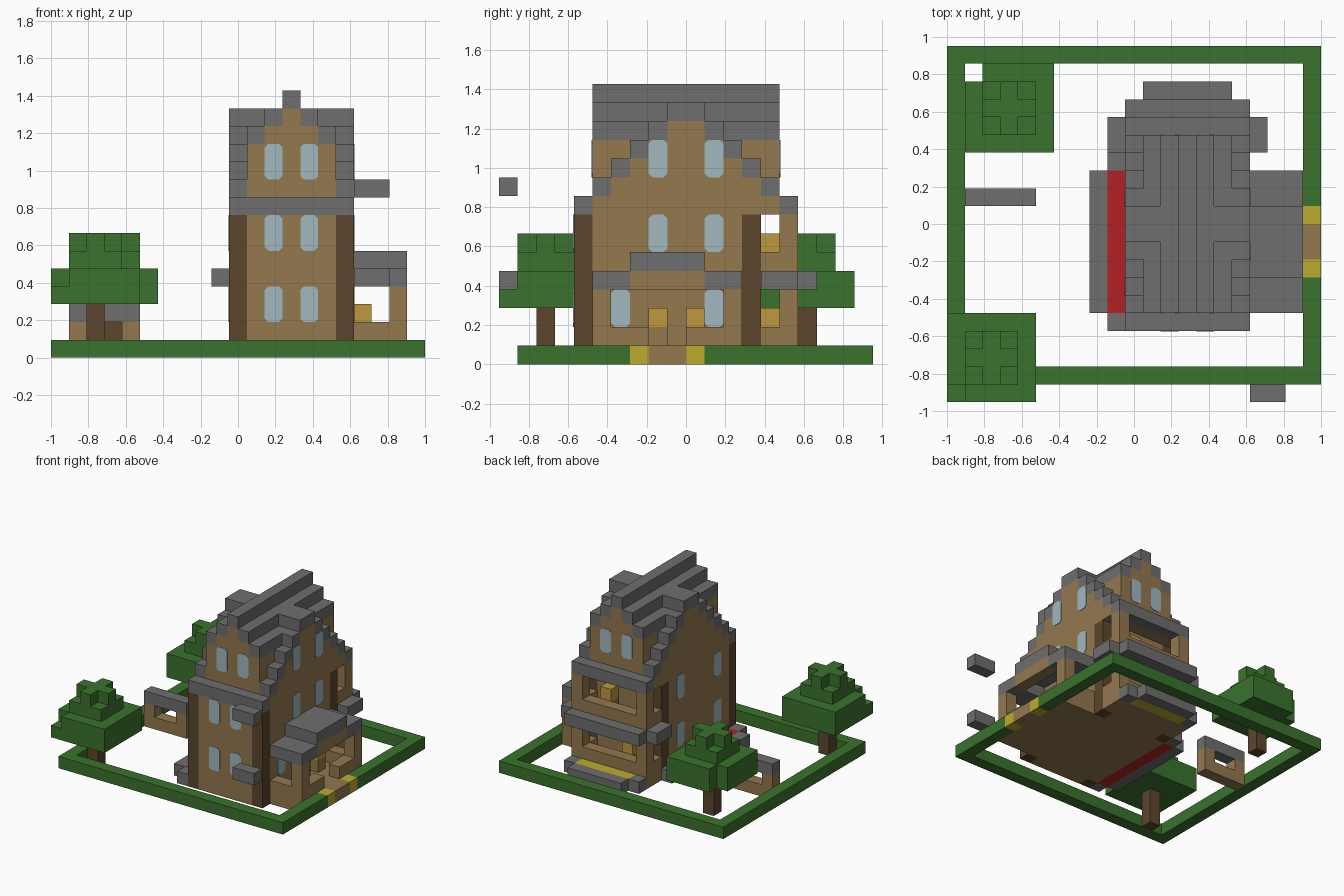
import bpy, bmesh
from mathutils import Matrix, Vector

cube = bpy.data.objects.get("Cube")
if cube:
    bpy.data.objects.remove(cube)

U = 2 / 21                      # one building block
ORIGIN = Vector((-1, -10 * U, 0))


def material(name, *rgb):
    col = [((c / 255 + 0.055) / 1.055) ** 2.4 for c in rgb] + [1]
    m = bpy.data.materials.new(name)
    m.use_nodes = True
    m.diffuse_color = col
    m.node_tree.nodes["Principled BSDF"].inputs["Base Color"].default_value = col
    return m


STONE = material("grey_stone", 110, 110, 110)
WOOD = material("light_wood", 148, 120, 79)
DARK = material("dark_wood", 92, 70, 45)
LEAF = material("green_leaf", 58, 114, 45)
GLASS = material("pale_glass", 160, 184, 192)
RED = material("red_flowers", 178, 32, 34)
YELLOW = material("yellow_flowers", 188, 172, 46)
LAMP = material("lamp_gold", 192, 152, 62)


def finish(name, bm, mat):
    me = bpy.data.meshes.new(name)
    bmesh.ops.recalc_face_normals(bm, faces=bm.faces)
    bm.to_mesh(me)
    bm.free()
    me.materials.append(mat)
    ob = bpy.data.objects.new(name, me)
    bpy.context.collection.objects.link(ob)
    return ob


def blocks(name, mat, *boxes):
    """One object from boxes given as block ranges (x0, x1, y0, y1, z0, z1)."""
    bm = bmesh.new()
    for x0, x1, y0, y1, z0, z1 in boxes:
        size = Vector((x1 - x0, y1 - y0, z1 - z0)) * U
        mid = ORIGIN + Vector((x0 + x1, y0 + y1, z0 + z1)) * U / 2
        bmesh.ops.create_cube(bm, size=1, matrix=Matrix.Translation(mid) @ Matrix.Diagonal(size).to_4x4())
    return finish(name, bm, mat)


def window(name, axis, plane, out, a, z):
    """Thin pane with clipped corners, one block wide and two high."""
    c = 0.2
    outline = [(c, 0), (1 - c, 0), (1, c), (1, 2 - c), (1 - c, 2), (c, 2), (0, 2 - c), (0, c)]
    bm = bmesh.new()
    verts = []
    for s, t in outline:
        p = (plane, a + s, z + t) if axis == "x" else (a + s, plane, z + t)
        verts.append(bm.verts.new(ORIGIN + Vector(p) * U))
    face = bm.faces.new(verts)
    ext = bmesh.ops.extrude_face_region(bm, geom=[face])
    shift = Vector((out, 0, 0)) if axis == "x" else Vector((0, out, 0))
    moved = [g for g in ext["geom"] if isinstance(g, bmesh.types.BMVert)]
    bmesh.ops.translate(bm, verts=moved, vec=shift * 0.004)
    finish(name, bm, GLASS)


# Hedge ring with a gate
blocks("hedge", LEAF, (0, 21, 1, 2, 0, 1), (0, 21, 19, 20, 0, 1), (0, 1, 2, 19, 0, 1),
       (20, 21, 2, 7, 0, 1), (20, 21, 11, 19, 0, 1))
blocks("gate_flowers", YELLOW, (20, 21, 7, 8, 0, 1), (20, 21, 10, 11, 0, 1))
blocks("gate_step", WOOD, (20, 21, 8, 10, 0, 1))

# Lower house and corner posts
blocks("lower_walls", WOOD, (11, 16, 4, 14, 0, 8), (10, 17, 5, 13, 0, 8))
blocks("corner_posts", DARK, *[(x, x + 1, y, y + 1, 0, 8) for x in (10, 16) for y in (4, 13)])

# Upper storey and stepped gables
gable = [(10, 17, 5 + n, 15 - n, 8 + n, 9 + n) for n in range(5)]
blocks("upper_walls", WOOD, (11, 16, 5, 15, 9, 12), (12, 15, 5, 15, 12, 13),
       (13, 14, 5, 15, 13, 14), *gable)

# Main roof steps along y
roof = [(13, 14, 5, 15, 14, 15)]
for n in range(2):
    for x in (11 + n, 15 - n):
        roof.append((x, x + 1, 5, 15, 12 + n, 13 + n))
blocks("main_roof", STONE, *roof)

# Cross roof steps on both sides
cross = [(10, 17, 4, 5, 8, 9), (10, 17, 15, 16, 8, 9), (10, 12, 9, 11, 13, 14), (15, 17, 9, 11, 13, 14)]
for n in range(1, 5):
    for x in (10, 16):
        for y in (4 + n, 15 - n):
            cross.append((x, x + 1, y, y + 1, 8 + n, 9 + n))
blocks("cross_roof", STONE, *cross)

# Windows
for x in (12, 14):
    for z in (2, 6):
        window("front_window", "y", 4, -1, x, z)
    window("front_gable_window", "y", 5, -1, x, 10)
    window("back_gable_window", "y", 15, 1, x, 10)
for y in (8, 11):
    for z in (6, 10):
        window("porch_side_window", "x", 17, 1, y, z)
for y in (6, 11):
    window("porch_window", "x", 17, 1, y, 2)
    for z in (2, 6):
        window("far_side_window", "x", 10, -1, y, z)

# Porch
blocks("porch_frame", WOOD, (17, 20, 5, 13, 0, 1),
       (17, 20, 5, 6, 1, 2), (17, 20, 12, 13, 1, 2),
       (19, 20, 6, 8, 1, 2), (19, 20, 10, 12, 1, 2),
       (19, 20, 5, 6, 2, 4), (19, 20, 12, 13, 2, 4),
       (19, 20, 7, 11, 4, 5), (17, 18, 8, 9, 1, 2), (17, 18, 10, 11, 1, 2))
blocks("porch_roof", STONE, (17, 20, 5, 7, 4, 5), (17, 20, 11, 13, 4, 5), (17, 20, 7, 11, 5, 6))
blocks("porch_lamps", LAMP, (17, 18, 8, 9, 2, 3), (17, 18, 10, 11, 2, 3))

# Back balconies, one frame per floor
for floor, z, lamp_x in (("lower", 0, 12), ("upper", 4, 14)):
    base = [(10, 17, 14, 16, 0, 1)] if z == 0 else []
    blocks(floor + "_balcony_frame", WOOD, *base,
           (10, 17, 15, 16, z + 1, z + 2), (10, 11, 14, 15, z + 1, z + 2),
           (16, 17, 14, 15, z + 1, z + 2), (lamp_x, lamp_x + 1, 14, 15, z + 1, z + 2),
           (10, 11, 15, 16, z + 2, z + 4), (16, 17, 15, 16, z + 2, z + 4))
    blocks(floor + "_balcony_lamp", LAMP, (lamp_x, lamp_x + 1, 14, 15, z + 2, z + 3))
blocks("balcony_slab", STONE, (10, 17, 14, 17, 4, 5), (9, 10, 14, 16, 4, 5), (17, 18, 14, 16, 4, 5))

# Flower beds with stone borders
blocks("side_bed_border", STONE, (8, 9, 5, 13, 0, 1), (9, 10, 4, 5, 0, 1), (9, 10, 13, 14, 0, 1))
blocks("side_bed_flowers", RED, (9, 10, 5, 13, 0, 1))
blocks("back_bed_border", STONE, (11, 16, 17, 18, 0, 1), (10, 11, 16, 17, 0, 1), (16, 17, 16, 17, 0, 1))
blocks("back_bed_flowers", YELLOW, (11, 16, 16, 17, 0, 1))

# Garden well wall
blocks("garden_wall", WOOD, (1, 5, 11, 12, 0, 1), (1, 2, 11, 12, 1, 2), (4, 5, 11, 12, 1, 2))
blocks("garden_wall_cap", STONE, (1, 5, 11, 12, 2, 3))

# Floating stone slabs
blocks("floating_slabs", STONE, (17, 19, 0, 1, 4, 5), (17, 19, 0, 1, 9, 10))


# Trees, each with one clipped canopy corner
def tree(name, x, y, corner_y, low):
    rest = (y + 1, y + 5) if corner_y == y else (y, y + 4)
    crown = [(x + 1, x + 5, y, y + 5, 3, 5), (x, x + 1, *rest, 3, 5),
             (x + 1, x + 4, y + 1, y + 4, 5, 6),
             (x + 1, x + 4, y + 2, y + 3, 6, 7), (x + 2, x + 3, y + 1, y + 4, 6, 7)]
    if low:
        crown.append((x, x + 1, corner_y, corner_y + 1, 3, 4))
    blocks(name + "_crown", LEAF, *crown)
    blocks(name + "_trunk", DARK, (x + 2, x + 3, y + 2, y + 3, 0, 3))


tree("front_tree", 0, 0, 0, True)
tree("back_tree", 1, 14, 18, False)
